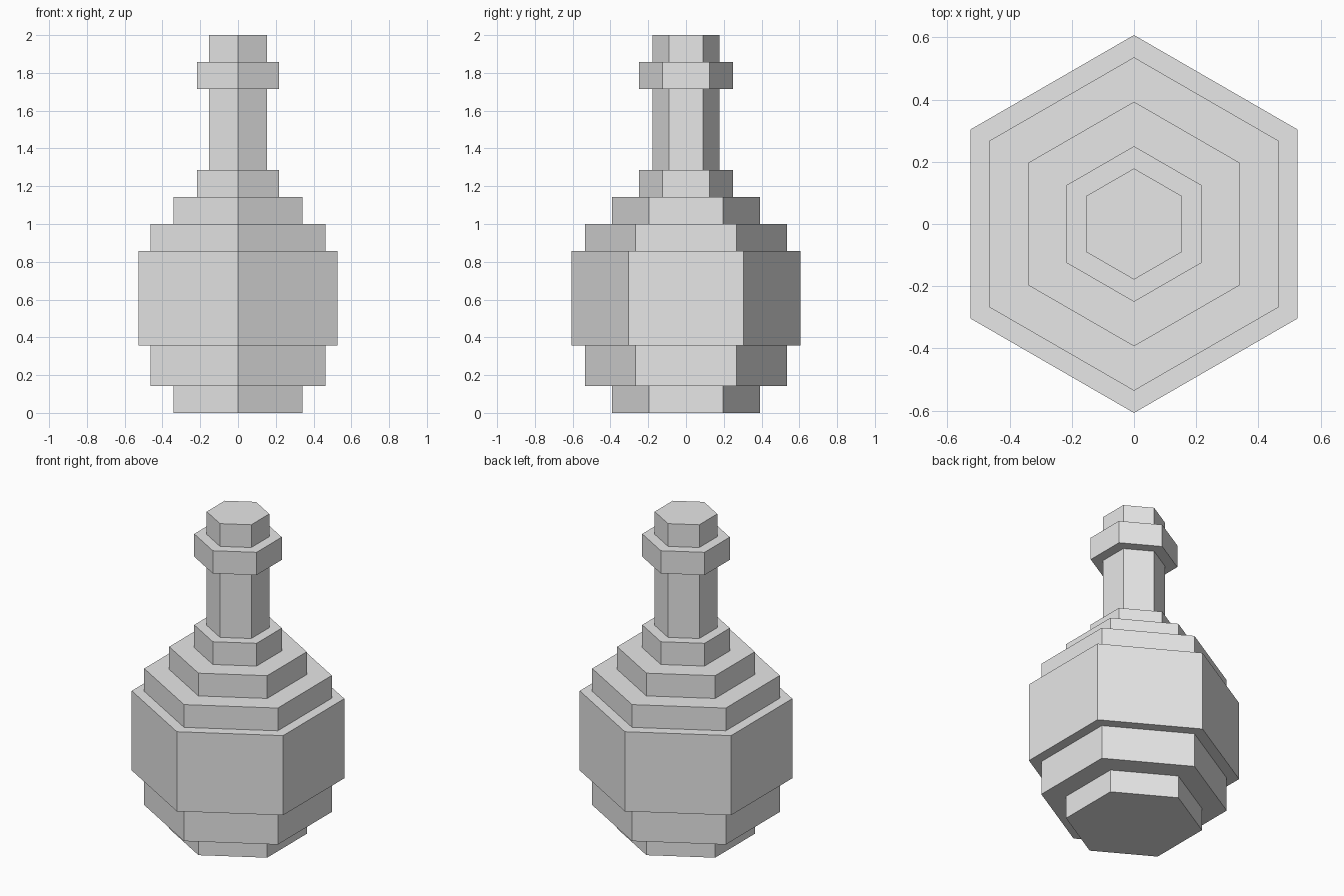
import bpy
import bmesh
from math import cos, sin, tau

SIDES = 6
UNIT = 1 / 28  # every step of the shape is a whole number of these

cube = bpy.data.objects.get("Cube")
if cube:
    bpy.data.objects.remove(cube, do_unlink=True)

grey = bpy.data.materials.new("plain grey")
grey.use_nodes = True
grey.diffuse_color = (0.8, 0.8, 0.8, 1)
grey.node_tree.nodes["Principled BSDF"].inputs["Base Color"].default_value = (0.8, 0.8, 0.8, 1)


def stepped_profile(tiers):
    """Turn (radius, bottom, top) tiers into a staircase outline."""
    return [(r, z) for r, low, high in tiers for z in (low, high)]


def hex_lathe(name, profile, cap_bottom=False, cap_top=False):
    """Sweep an outline round z with flat hexagonal sides, corners on the y axis."""
    bm = bmesh.new()
    rings = []
    for r, z in profile:
        angles = [tau * (k + 0.5) / SIDES for k in range(SIDES)]
        rings.append([bm.verts.new((r * UNIT * cos(a), r * UNIT * sin(a), z * UNIT))
                      for a in angles])
    for low, high in zip(rings, rings[1:]):
        for k in range(SIDES):
            n = (k + 1) % SIDES
            bm.faces.new((low[k], low[n], high[n], high[k]))
    if cap_bottom:
        bm.faces.new(rings[0][::-1])
    if cap_top:
        bm.faces.new(rings[-1])
    mesh = bpy.data.meshes.new(name)
    bm.to_mesh(mesh)
    bm.free()
    mesh.materials.append(grey)
    obj = bpy.data.objects.new(name, mesh)
    bpy.context.collection.objects.link(obj)
    return obj


# Bottle: foot, lower belly, belly, upper belly, shoulder, collar, neck, lip
bottle_tiers = [
    (11, 0, 4), (15, 4, 10), (17, 10, 24), (15, 24, 28),
    (11, 28, 32), (7, 32, 36), (5, 36, 48), (7, 48, 52),
]
# The last outline point closes the lip in to the foot of the stopper
hex_lathe("bottle", stepped_profile(bottle_tiers) + [(5, 52)], cap_bottom=True)

# Stopper standing in the lip
hex_lathe("stopper", stepped_profile([(5, 52, 56)]), cap_top=True)
